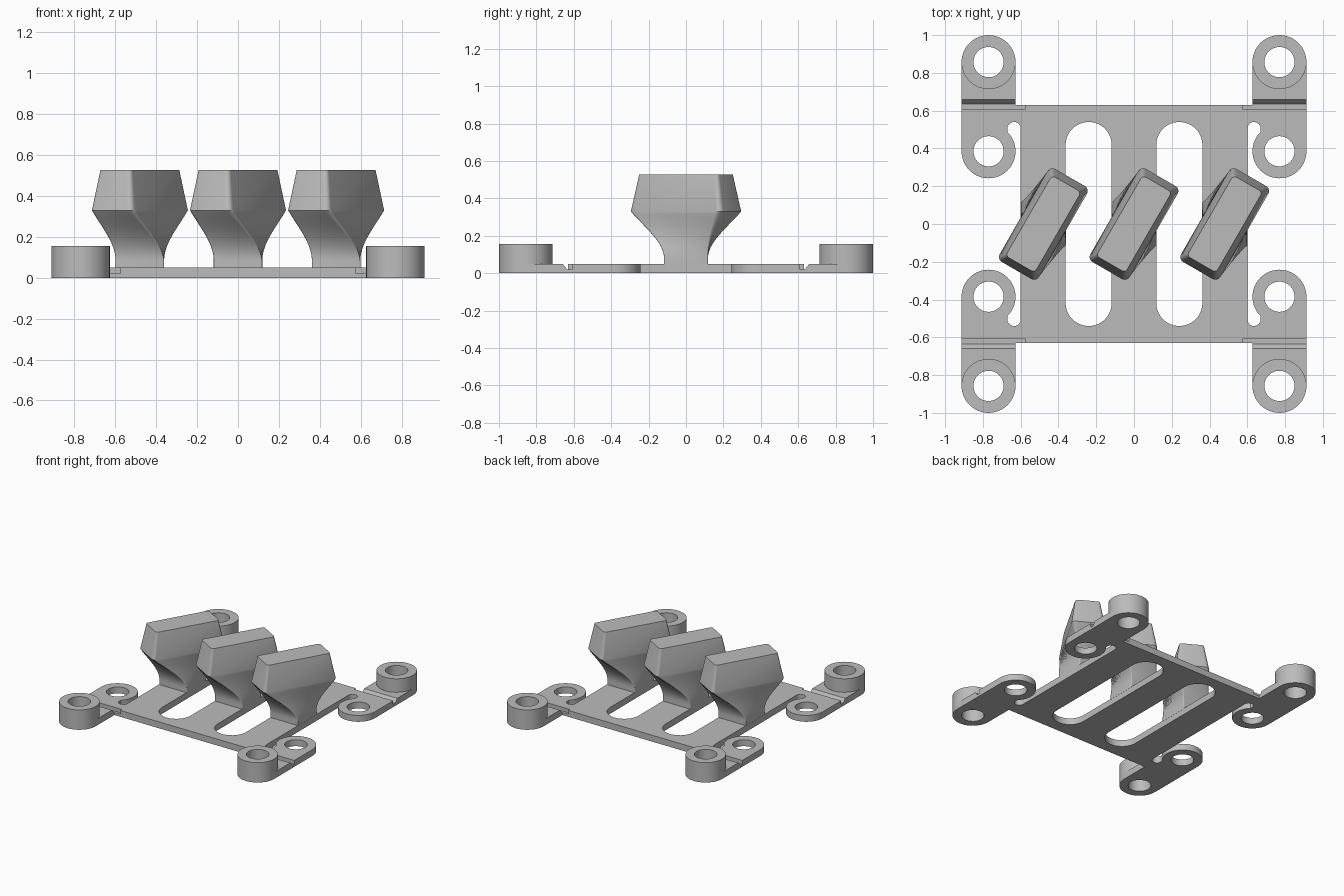
import bpy, bmesh
from math import cos, sin, radians, pi

cube = bpy.data.objects.get("Cube")
if cube:
    bpy.data.objects.remove(cube, do_unlink=True)

# One plain grey for everything
grey = bpy.data.materials.new("plain_grey")
grey.use_nodes = True
grey.diffuse_color = (0.5, 0.5, 0.5, 1)
for node in grey.node_tree.nodes:
    if node.type == 'BSDF_PRINCIPLED':
        node.inputs["Base Color"].default_value = (0.5, 0.5, 0.5, 1)

PLATE = 0.05      # plate thickness
EAR_X, EAR_IN, EAR_OUT = 0.77, 0.385, 0.857
EAR_R, HOLE_R = 0.143, 0.08
QUADRANTS = [(1, 1), (-1, 1), (-1, -1), (1, -1)]


def add_object(name, bm):
    bmesh.ops.recalc_face_normals(bm, faces=bm.faces)
    mesh = bpy.data.meshes.new(name)
    bm.to_mesh(mesh)
    bm.free()
    mesh.materials.append(grey)
    obj = bpy.data.objects.new(name, mesh)
    bpy.context.collection.objects.link(obj)
    return obj


def smooth(obj, angle=30):
    bpy.ops.object.select_all(action='DESELECT')
    obj.select_set(True)
    bpy.context.view_layer.objects.active = obj
    bpy.ops.object.shade_smooth_by_angle(angle=radians(angle))


def arc(cx, cy, r, start, end, steps):
    angles = [radians(start + (end - start) * i / steps) for i in range(steps + 1)]
    return [(cx + r * cos(a), cy + r * sin(a)) for a in angles]


def circle(cx, cy, r, steps=48):
    return arc(cx, cy, r, 0, 360, steps)[:-1]


def solid(name, loops, z0, z1):
    """Extrude nested outlines (first is outer, others are holes)."""
    bm = bmesh.new()
    edges = []
    for loop in loops:
        vs = [bm.verts.new((x, y, z0)) for x, y in loop]
        edges += [bm.edges.new((vs[i - 1], vs[i])) for i in range(len(vs))]
    bmesh.ops.triangle_fill(bm, use_beauty=True, edges=edges, normal=(0, 0, 1))
    out = bmesh.ops.extrude_face_region(bm, geom=bm.faces[:])
    top = [g for g in out["geom"] if isinstance(g, bmesh.types.BMVert)]
    bmesh.ops.translate(bm, verts=top, vec=(0, 0, z1 - z0))
    return add_object(name, bm)


# Base plate: one corner outline with its ears and relief notch, mirrored four ways
corner = [(0.6, 0.505)]
corner += arc(0.635, 0.505, 0.035, 180, 0, 12)[1:]
corner += arc(EAR_X, EAR_IN, EAR_R, 135, 360, 30)
corner += arc(EAR_X, EAR_OUT, EAR_R, 0, 180, 24)
corner += [(EAR_X - EAR_R, 0.63)]
outline = []
for sx, sy in QUADRANTS:
    part = [(sx * x, sy * y) for x, y in corner]
    outline += part if sx * sy > 0 else part[::-1]

loops = [outline]
for sx in (-1, 1):
    loops.append(arc(sx * 0.24, 0.418, 0.122, 0, 180, 24)
                 + arc(sx * 0.24, -0.418, 0.122, 180, 360, 24))
for sx, sy in QUADRANTS:
    for y in (EAR_IN, EAR_OUT):
        loops.append(circle(sx * EAR_X, sy * y, HOLE_R))
plate = solid("base_plate", loops, 0, PLATE)

# Thin fold grooves across the root of each outer ear
groove = [(0.61, 0.02), (0.635, 0.02), (0.668, 0.06), (0.61, 0.06)]
bm = bmesh.new()
for sx, sy in QUADRANTS:
    ends = [[bm.verts.new((sx * x, sy * y, z)) for y, z in groove]
            for x in (0.575, 0.95)]
    for end in ends:
        bm.faces.new(end)
    for i in range(4):
        bm.faces.new((ends[0][i - 1], ends[0][i], ends[1][i], ends[1][i - 1]))
cutter = add_object("groove_cutter", bm)
cutter.hide_render = True
bpy.ops.object.select_all(action='DESELECT')
plate.select_set(True)
bpy.context.view_layer.objects.active = plate
cut = plate.modifiers.new("fold_grooves", 'BOOLEAN')
cut.operation = 'DIFFERENCE'
cut.solver = 'EXACT'
cut.object = cutter
bpy.ops.object.modifier_apply(modifier=cut.name)
bpy.data.objects.remove(cutter, do_unlink=True)
smooth(plate)

# Raised collars on the outer ears
for sx, sy in QUADRANTS:
    name = ("back" if sy > 0 else "front") + ("_left" if sx > 0 else "_right") + "_collar"
    x, y = sx * EAR_X, sy * EAR_OUT
    smooth(solid(name, [circle(x, y, EAR_R), circle(x, y, HOLE_R)], PLATE, 0.155))


def section(half_w, half_l, r, turn):
    """Rounded rectangle turned about the vertical axis."""
    pts = []
    for k, (sx, sy) in enumerate(QUADRANTS):
        pts += arc(sx * (half_w - r), sy * (half_l - r), r, 90 * k, 90 * k + 90, 5)
    c, s = cos(radians(turn)), sin(radians(turn))
    return [(x * c - y * s, x * s + y * c) for x, y in pts]


def blend(a, b, t):
    return [(p[0] + (q[0] - p[0]) * t, p[1] + (q[1] - p[1]) * t) for p, q in zip(a, b)]


# Twisted paddles: square foot flowing into a turned block that tapers to the top
foot = section(0.119, 0.118, 0.006, 0)
shoulder = section(0.12, 0.284, 0.03, -30)
crown = section(0.089, 0.246, 0.02, -30)


def paddle(name, cx):
    rings = [(0.045, foot)]
    steps = 18
    for i in range(steps + 1):
        t = i / steps
        waist = 1 - 0.03 * sin(pi * t)
        ring = blend(foot, shoulder, t * t * (2 - t))
        rings.append((0.08 + 0.25 * t, [(x * waist, y * waist) for x, y in ring]))
    rings.append((0.528, crown))
    bm = bmesh.new()
    rows = [[bm.verts.new((cx + x, y, z)) for x, y in pts] for z, pts in rings]
    for low, high in zip(rows, rows[1:]):
        for i in range(len(low)):
            bm.faces.new((low[i - 1], low[i], high[i], high[i - 1]))
    bm.faces.new(rows[0])
    bm.faces.new(rows[-1])
    smooth(add_object(name, bm))


for name, x in (("right_paddle", -0.48), ("middle_paddle", 0), ("left_paddle", 0.48)):
    paddle(name, x)
